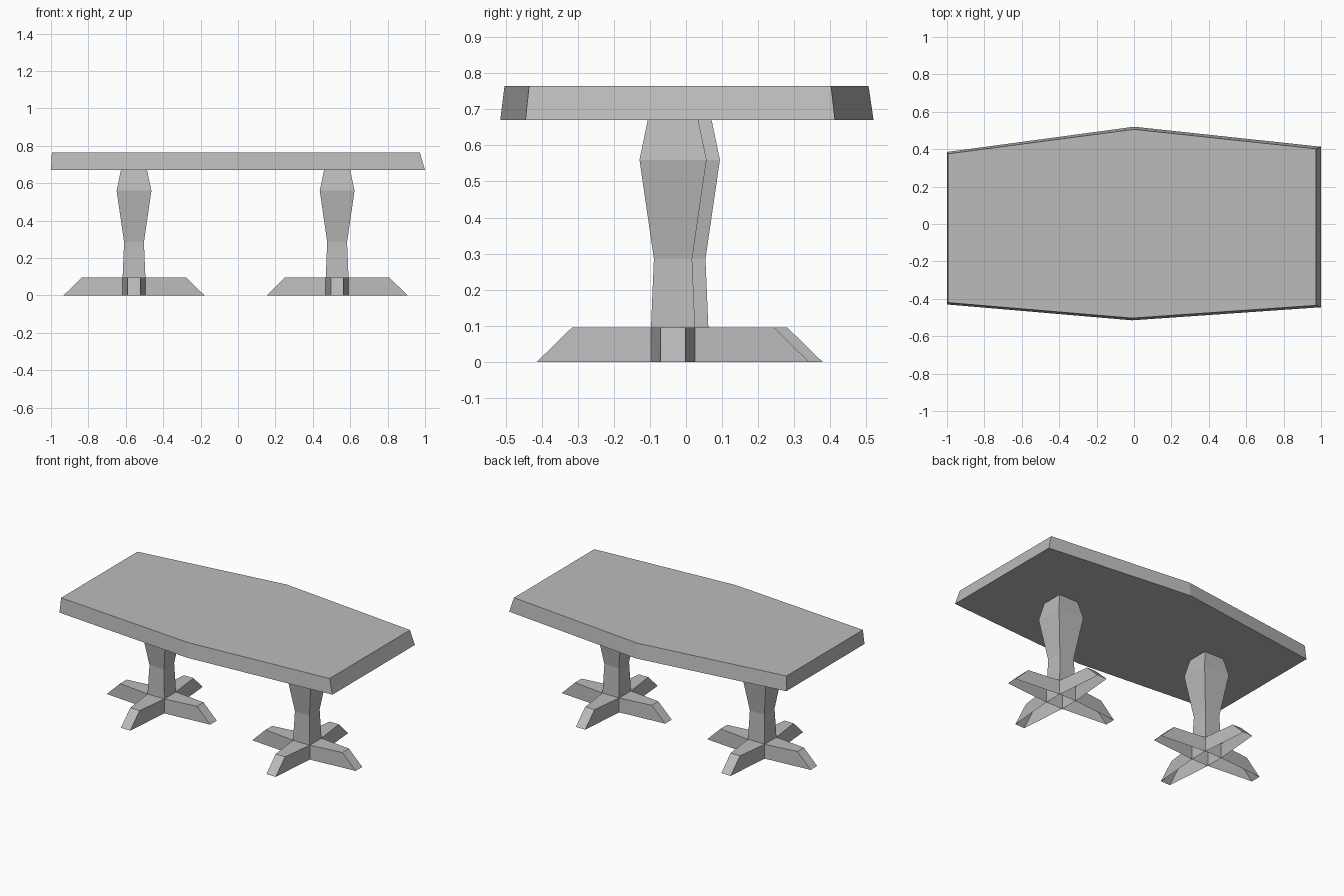
import bpy
import bmesh

if "Cube" in bpy.data.objects:
    bpy.data.objects.remove(bpy.data.objects["Cube"])

grey = bpy.data.materials.new("plain grey")
grey.diffuse_color = (0.5, 0.5, 0.5, 1)
grey.use_nodes = True
grey.node_tree.nodes["Principled BSDF"].inputs["Base Color"].default_value = grey.diffuse_color


def finish(name, bm):
    bmesh.ops.recalc_face_normals(bm, faces=bm.faces)
    mesh = bpy.data.meshes.new(name)
    bm.to_mesh(mesh)
    bm.free()
    mesh.materials.append(grey)
    obj = bpy.data.objects.new(name, mesh)
    bpy.context.collection.objects.link(obj)
    return obj


def loft(bm, rings):
    """Join equal-length vertex rings with side faces."""
    rings = [[bm.verts.new(p) for p in ring] for ring in rings]
    for a, b in zip(rings, rings[1:]):
        for i in range(len(a)):
            j = (i + 1) % len(a)
            bm.faces.new((a[i], a[j], b[j], b[i]))
    return rings


# Six-sided tabletop with slightly sloping edges
bottom = [(-1, -0.43), (-0.01, -0.515), (1, -0.445),
          (1, 0.413), (0, 0.52), (-1, 0.385)]
top = [(-0.995, -0.42), (-0.01, -0.503), (0.972, -0.435),
       (0.972, 0.402), (0, 0.506), (-0.995, 0.375)]
bm = bmesh.new()
rings = loft(bm, [[(x, y, 0.67) for x, y in bottom],
                  [(x, y, 0.765) for x, y in top]])
bm.faces.new(rings[0][::-1])
bm.faces.new(rings[1])
finish("tabletop", bm)

# Square post: height and half width at each level
POST = [(0, 0.061), (0.095, 0.061), (0.285, 0.053), (0.56, 0.093), (0.67, 0.07)]
FOOT_H, INNER, TIP = 0.095, 0.061, 0.034
DIRS = [(1, 0), (0, 1), (-1, 0), (0, -1)]


def pedestal(side, cx, cy):
    bm = bmesh.new()
    loft(bm, [[(cx + sx * w, cy + sy * w, z)
               for sx, sy in ((-1, -1), (1, -1), (1, 1), (-1, 1))]
              for z, w in POST])
    finish(side + "_post", bm)

    # Four tapering feet, hollow underneath, with sloping ends
    bm = bmesh.new()
    for dx, dy in DIRS:
        def at(along, across, z):
            return bm.verts.new((cx + dx * along - dy * across,
                                 cy + dy * along + dx * across, z))
        il, ir = at(INNER, INNER, 0), at(INNER, -INNER, 0)
        tl, tr = at(INNER, INNER, FOOT_H), at(INNER, -INNER, FOOT_H)
        el, er = at(0.28, TIP, FOOT_H), at(0.28, -TIP, FOOT_H)
        bl, br = at(0.377, TIP, 0), at(0.377, -TIP, 0)
        for face in ((tl, tr, er, el), (el, er, br, bl),
                     (il, tl, el, bl), (tr, ir, br, er)):
            bm.faces.new(face)
    # Keep the open shells facing outwards
    finish(side + "_feet", bm)


pedestal("left", -0.556, 0.001)
pedestal("right", 0.53, -0.036)
